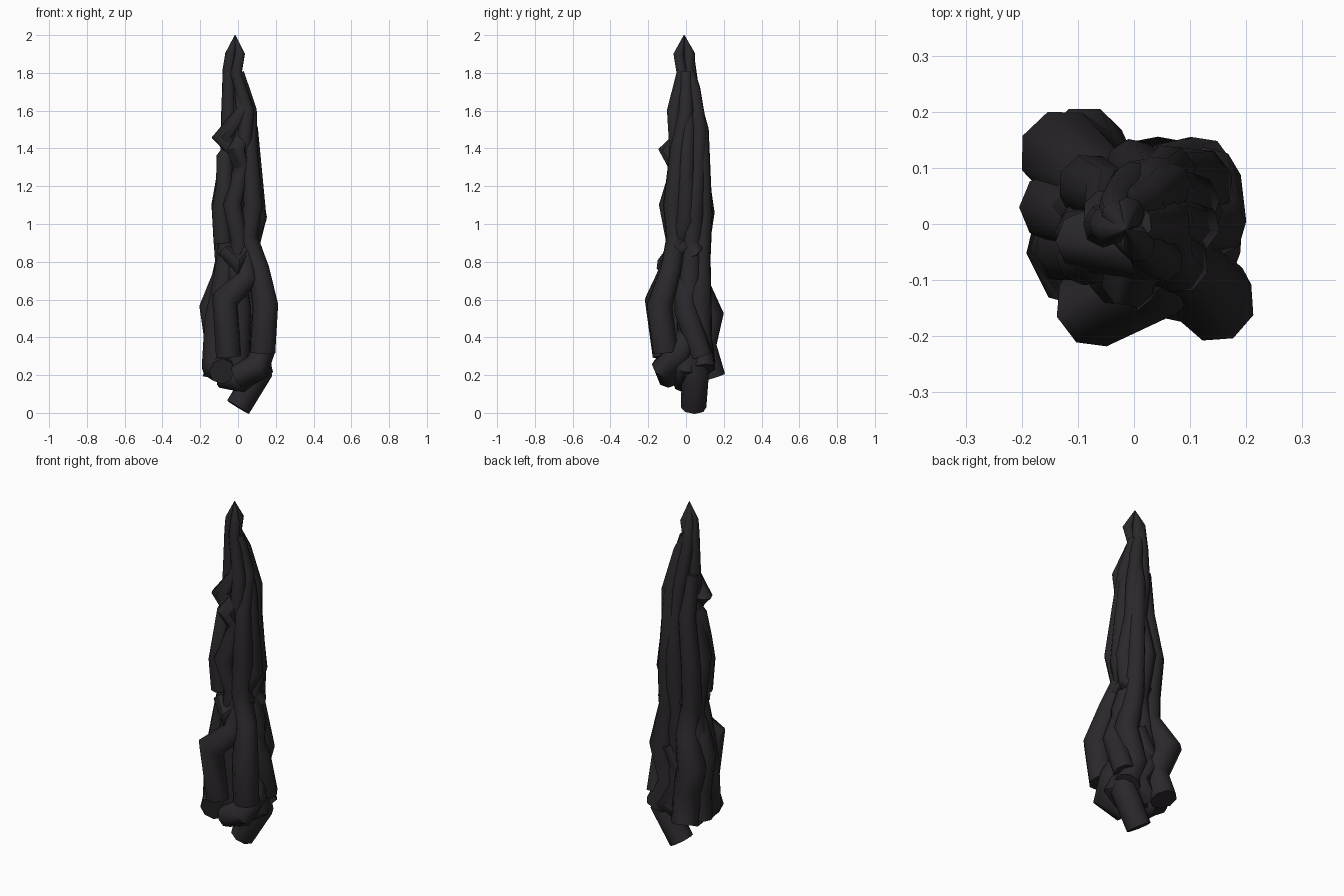
import bpy, math
from mathutils import Vector

mat = bpy.data.materials.new("charred_bark")
mat.diffuse_color = (0.024, 0.021, 0.024, 1)

# root thickness by height
PROFILE = [(0, .068), (.2, .068), (.6, .066), (.8, .052), (1.05, .052),
           (1.5, .042), (1.75, .034), (1.9, .028), (2.0, .002)]


def radius(z):
    for (z0, r0), (z1, r1) in zip(PROFILE, PROFILE[1:]):
        if z <= z1:
            return r0 + (r1 - r0) * max(0, z - z0) / (z1 - z0)
    return PROFILE[-1][1]


def strand(name, pts, k=1.0, pointed=False):
    """Eight-sided kinked tube, thinning upwards, swollen at sharp kinks."""
    cu = bpy.data.curves.new(name, 'CURVE')
    cu.dimensions = '3D'
    cu.bevel_depth = 1.0
    cu.bevel_resolution = 2
    cu.use_fill_caps = True
    sp = cu.splines.new('POLY')
    sp.points.add(len(pts) - 1)
    v = [Vector(p) for p in pts]
    for i, p in enumerate(sp.points):
        p.co = (*v[i], 1)
        p.radius = radius(v[i].z) * k
        if 0 < i < len(v) - 1:
            bend = (v[i] - v[i - 1]).angle(v[i + 1] - v[i])
            p.radius *= min(1.35, 1 / math.cos(bend / 2))
        if pointed and i == len(pts) - 1:
            p.radius = .004
    ob = bpy.data.objects.new(name, cu)
    bpy.context.collection.objects.link(ob)
    bpy.ops.object.select_all(action='DESELECT')
    ob.select_set(True)
    bpy.context.view_layer.objects.active = ob
    bpy.ops.object.convert(target='MESH')
    ob = bpy.context.object
    ob.data.materials.clear()
    ob.data.materials.append(mat)
    bpy.ops.object.shade_smooth_by_angle(angle=math.radians(50))


TIP = (-.015, -.01, 2.0)

# long roots that reach the tip
strand("tap_root", [(0, .04, .03), (.11, .05, .21), (.08, .02, .45), (.10, .02, .72),
       (.06, .03, .88), (.10, .04, 1.04), (.06, .06, 1.3), (.06, .07, 1.5), (.015, .04, 1.72),
       (-.02, .01, 1.82), (-.01, .02, 1.9), TIP])
strand("front_root", [(.0, -.04, .25), (.01, -.07, .55), (-.01, -.07, .76), (.01, -.06, .92),
       (-.03, -.095, 1.1), (.02, -.04, 1.3), (.05, -.065, 1.6), (-.01, -.02, 1.8), (.01, -.04, 1.9), TIP], .95)
strand("left_root", [(-.08, -.01, .25), (-.11, .03, .55), (-.07, .02, .80), (-.08, 0, .95),
       (-.09, -.02, 1.1), (-.05, -.01, 1.36), (-.05, 0, 1.6), (-.05, .0, 1.82), (-.04, -.01, 1.9), TIP])
strand("back_root", [(.03, .07, .25), (-.02, .06, .5), (.02, .06, .8), (0, .10, 1.06),
       (.03, .07, 1.3), (0, .07, 1.5), (-.03, .03, 1.75), (-.03, .015, 1.9), TIP])

# thick lower roots that splay at the base
strand("front_right_root", [(.13, -.11, .32), (.145, -.14, .57), (.11, -.08, .76),
       (.05, -.05, .93), (.08, -.07, 1.1), (.06, -.04, 1.4), (.06, .0, 1.6), (0, 0, 1.8)], 1.05)
strand("front_left_root", [(-.05, -.11, .30), (-.07, -.145, .60), (.05, -.10, .71),
       (.03, -.05, .88), (.06, 0, 1.1)], 1.02)
strand("left_front_toe", [(-.085, -.115, .22), (-.105, -.03, .24), (-.11, -.04, .5),
       (-.07, -.05, .72), (-.05, -.03, .9)], 1.02)
strand("back_left_root", [(-.09, .14, .19), (-.07, .09, .36), (-.125, .125, .52),
       (-.05, .06, .68), (-.07, .05, .84), (-.08, .07, 1.08), (-.04, .05, 1.35), (-.05, .02, 1.6)], 1.08)
strand("back_right_root", [(.12, .09, .23), (.05, .07, .38), (.11, .07, .58), (.06, .08, .82),
       (.06, .09, 1.05), (.04, .08, 1.5), (.02, .03, 1.7)])
strand("right_cross_root", [(.13, .08, .30), (.14, .0, .54), (.06, -.02, .75), (.03, 0, 1.0)], .9)

# short crossing roots and kinked stubs
strand("front_toe", [(-.01, -.09, .19), (.10, -.11, .24), (.13, -.03, .32), (.08, .03, .45)], .92)
strand("left_stub", [(-.12, .03, .19), (-.11, .02, .36), (-.14, .03, .56), (-.07, .0, .76)], .95)
strand("low_cross", [(-.09, .03, .19), (.02, -.01, .17), (.12, .0, .24), (.08, .03, .4)], .85)
strand("low_back_cross", [(-.04, .06, .20), (.06, .08, .27), (-.05, .07, .42), (.04, .07, .6)], .85)
strand("waist_cross", [(-.07, -.06, .86), (.0, -.10, .78), (.08, -.04, .87), (.03, .05, .92)], .8)
strand("waist_back_cross", [(-.08, .02, .90), (-.02, .06, .87), (.09, .04, .86), (.04, 0, .95)], .8)
strand("left_shoulder_root", [(-.08, -.05, .90), (-.09, -.06, 1.08), (-.07, -.06, 1.20),
       (-.07, -.02, 1.35), (-.02, 0, 1.42)], .95)
strand("front_zigzag", [(.0, -.05, 1.2), (.03, -.05, 1.34), (-.085, -.03, 1.46), (.03, -.06, 1.6),
       (.01, -.01, 1.72)], .95)
strand("front_spur", [(.03, -.03, 1.26), (-.01, -.10, 1.39), (.02, -.03, 1.46), (.04, 0, 1.6)], .85)
strand("right_upper_root", [(.05, -.03, .92), (.10, 0, 1.03), (.08, 0, 1.3), (.065, .01, 1.5), (.01, .01, 1.72)])

# inner core that closes the gaps
strand("core", [(.0, .02, .15), (.01, 0, .4), (0, 0, .8), (0, 0, 1.2), (0, 0, 1.6), (-.015, 0, 1.9)], .95, True)
